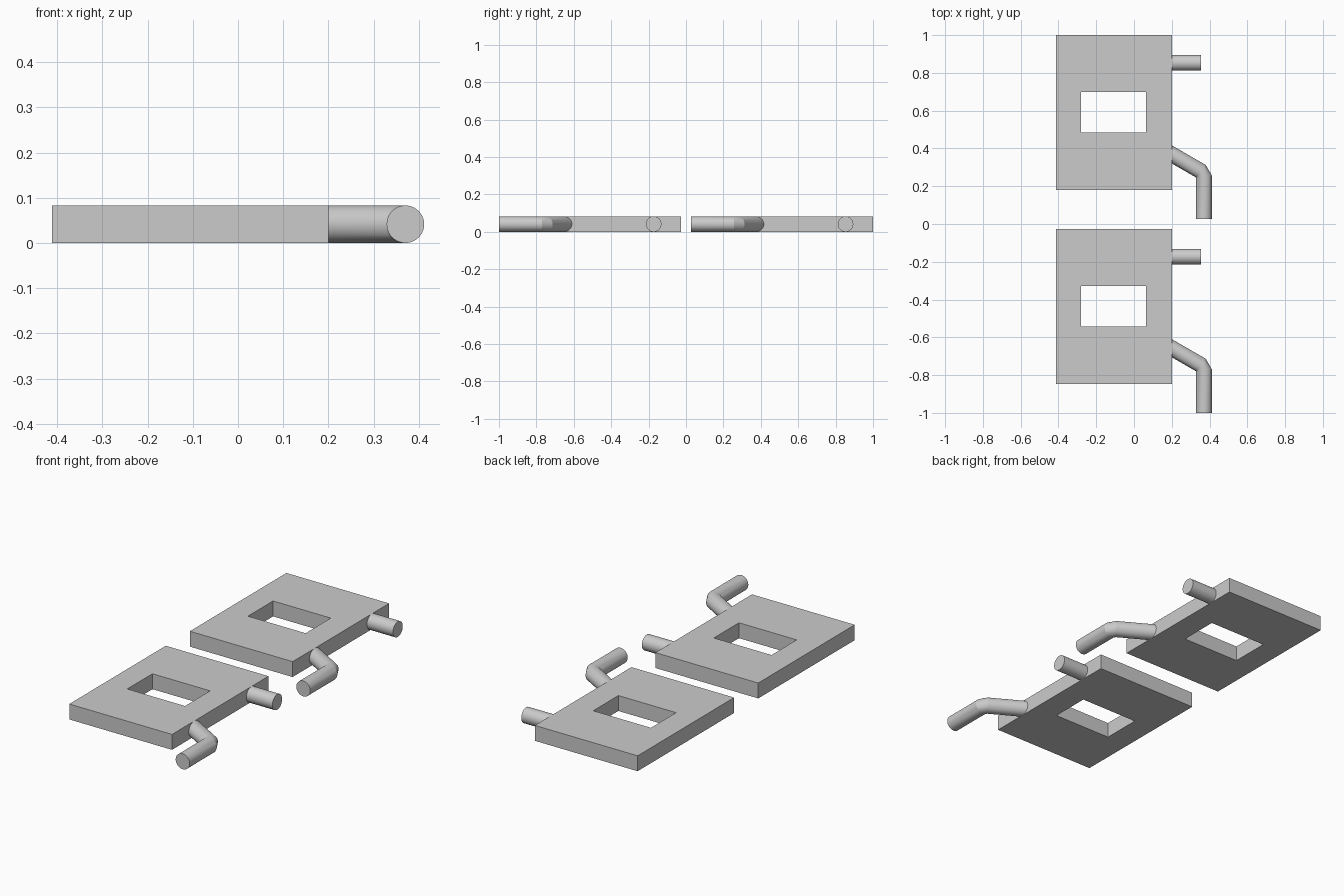
import bpy
import bmesh
from math import cos, sin, pi, radians
from mathutils import Vector

cube = bpy.data.objects.get("Cube")
if cube:
    bpy.data.objects.remove(cube, do_unlink=True)

R = 0.0415            # pipe radius, also half the plate thickness
SIDES = 40
PITCH = 1.026         # spacing of the two units
EDGE = 0.2            # plate side that carries the pipes

grey = bpy.data.materials.new("light_grey")
grey.use_nodes = True
COLOUR = (0.6, 0.6, 0.6, 1)
grey.diffuse_color = COLOUR
grey.node_tree.nodes["Principled BSDF"].inputs["Base Color"].default_value = COLOUR


def finish(bm, name, smooth=False):
    bmesh.ops.recalc_face_normals(bm, faces=bm.faces)
    mesh = bpy.data.meshes.new(name)
    bm.to_mesh(mesh)
    bm.free()
    mesh.materials.append(grey)
    obj = bpy.data.objects.new(name, mesh)
    bpy.context.collection.objects.link(obj)
    if smooth:
        bpy.ops.object.select_all(action='DESELECT')
        bpy.context.view_layer.objects.active = obj
        obj.select_set(True)
        bpy.ops.object.shade_smooth_by_angle(angle=radians(20))


def rectangle(bm, x0, x1, y0, y1):
    return [bm.verts.new((x, y, 0)) for x, y in ((x0, y0), (x1, y0), (x1, y1), (x0, y1))]


def bridge(bm, a, b):
    n = len(a)
    return [bm.faces.new((a[i], a[(i + 1) % n], b[(i + 1) % n], b[i])) for i in range(n)]


def ring(bm, centre, angle, along):
    """Pipe section; along(u) gives the cut position for sideways offset u."""
    d = Vector((cos(angle), sin(angle), 0))
    side = Vector((-d.y, d.x, 0))
    verts = []
    for i in range(SIDES):
        a = 2 * pi * i / SIDES
        u = R * cos(a)
        verts.append(bm.verts.new(centre + d * along(u) + side * u + Vector((0, 0, R * sin(a)))))
    return verts


def pipe(name, sections):
    bm = bmesh.new()
    rings = [ring(bm, *s) for s in sections]
    for a, b in zip(rings, rings[1:]):
        bridge(bm, a, b)
    bm.faces.new(rings[0])
    bm.faces.new(rings[-1])
    finish(bm, name, smooth=True)


def build_unit(prefix, dy):
    # Plate with a rectangular window
    bm = bmesh.new()
    outer = rectangle(bm, -0.412, EDGE, 0.179 + dy, 1.0 + dy)
    inner = rectangle(bm, -0.28, 0.064, 0.484 + dy, 0.698 + dy)
    faces = bridge(bm, outer, inner)
    top = bmesh.ops.extrude_face_region(bm, geom=faces, use_keep_orig=True)
    bmesh.ops.translate(bm, vec=(0, 0, 2 * R),
                        verts=[g for g in top["geom"] if isinstance(g, bmesh.types.BMVert)])
    finish(bm, prefix + "_plate")

    # Short straight pin
    root = Vector((EDGE, 0.853 + dy, R))
    pipe(prefix + "_pin", [(root, 0, lambda u: 0), (root, 0, lambda u: 0.155)])

    # Bent pipe with a clipped outer corner
    corner = Vector((0.3705, 0.27 + dy, R))
    slant, straight = radians(-30), radians(-90)

    def clip(u):
        return 0.0185 - 0.0055 * u / R

    def wall(u):
        return (EDGE - corner.x + u * sin(slant)) / cos(slant)

    pipe(prefix + "_bent_pipe", [
        (corner, slant, wall),
        (corner, slant, lambda u: -clip(u)),
        (corner, straight, clip),
        (corner, straight, lambda u: 0.244)])


build_unit("back", 0)
build_unit("front", -PITCH)
